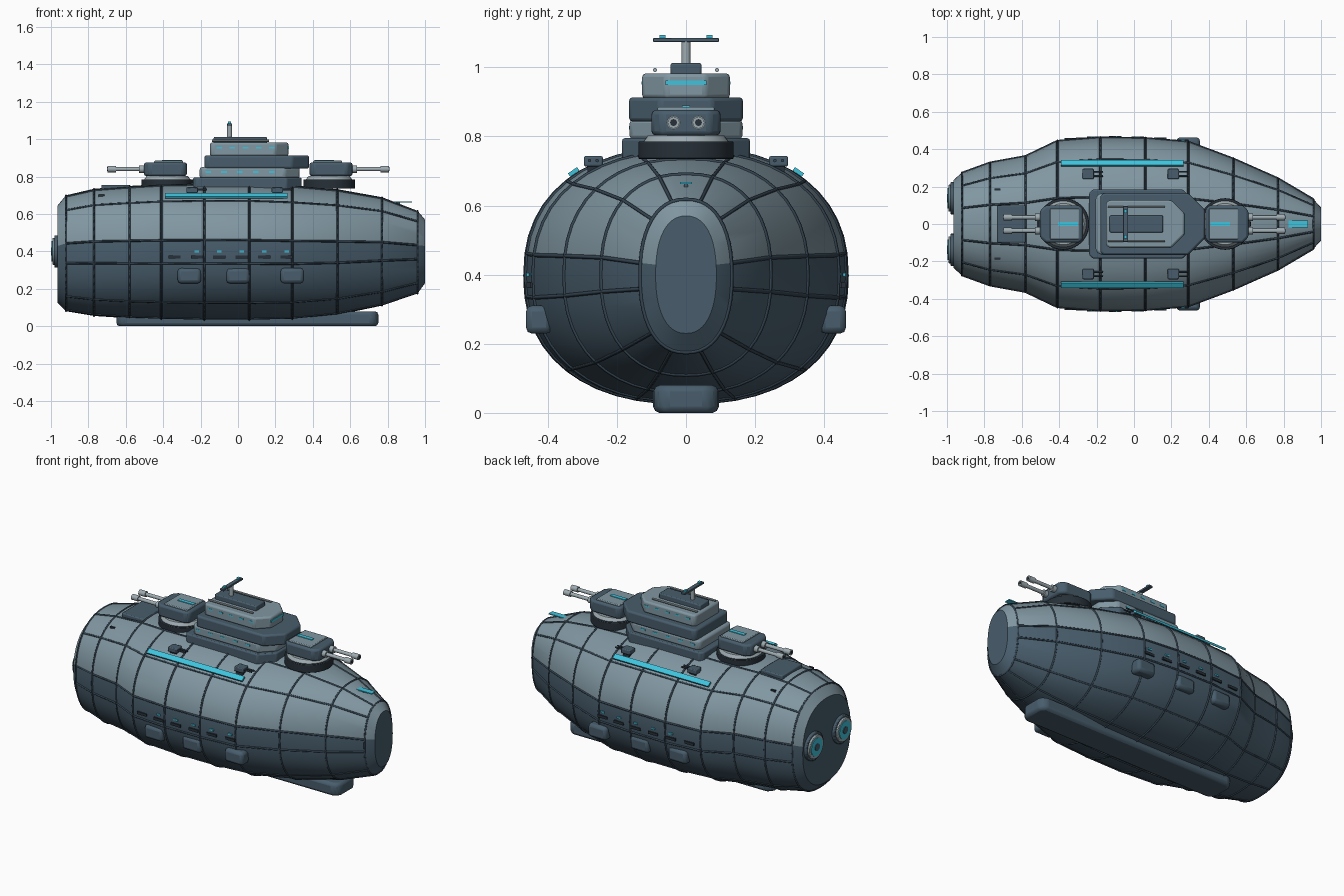
import bpy, bmesh, math
from mathutils import Vector

if "Cube" in bpy.data.objects:
    bpy.data.objects.remove(bpy.data.objects["Cube"])

def mat(name, r, g, b):
    m = bpy.data.materials.new(name)
    m.diffuse_color = (r, g, b, 1)
    m.use_nodes = True
    m.node_tree.nodes["Principled BSDF"].inputs["Base Color"].default_value = m.diffuse_color
    return m

LIGHT = mat("light_plate", .22, .31, .36)
DARK = mat("dark_plate", .065, .11, .15)
SEAM = mat("seam_dark", .035, .06, .085)
BLACK = mat("black_metal", .02, .03, .04)
PALE = mat("pale_metal", .34, .41, .44)
CYAN = mat("cyan_glow", .05, .55, .72)

# hull stations: x, half width, bottom z, top z
ST = [(-.965, .235, .125, .645), (-.92, .275, .08, .70), (-.77, .33, .055, .735),
      (-.58, .365, .042, .75), (-.41, .447, .035, .76), (-.18, .465, .03, .765),
      (.06, .462, .03, .765), (.29, .442, .035, .755), (.53, .352, .06, .733),
      (.77, .245, .11, .69), (.96, .132, .175, .617), (1.0, .088, .23, .57)]
N, SEG = 2.3, 48

def section(x):
    for a, b in zip(ST, ST[1:]):
        if x <= b[0]:
            f = (x - a[0]) / (b[0] - a[0])
            w, lo, hi = (a[i] + f * (b[i] - a[i]) for i in (1, 2, 3))
            break
    return w, (lo + hi) / 2, (hi - lo) / 2

def surf(x, deg):
    w, cz, h = section(x)
    c, s = math.cos(math.radians(deg)), math.sin(math.radians(deg))
    p = lambda v: math.copysign(abs(v) ** (2 / N), v) if abs(v) > 1e-9 else 0
    return Vector((x, w * p(c), cz + h * p(s)))

def side_y(x, z):
    w, cz, h = section(x)
    return w * (1 - abs((z - cz) / h) ** N) ** (1 / N)

def top_z(x, y):
    w, cz, h = section(x)
    return cz + h * (1 - abs(y / w) ** N) ** (1 / N)

def finish(name, bm, mats, bevel=0, smooth=25):
    bmesh.ops.recalc_face_normals(bm, faces=bm.faces)
    me = bpy.data.meshes.new(name)
    bm.to_mesh(me)
    bm.free()
    for m in mats:
        me.materials.append(m)
    ob = bpy.data.objects.new(name, me)
    bpy.context.collection.objects.link(ob)
    if bevel:
        md = ob.modifiers.new("bevel", 'BEVEL')
        md.width, md.segments = bevel, 2
        md.limit_method = 'ANGLE'
    bpy.ops.object.select_all(action='DESELECT')
    ob.select_set(True)
    bpy.context.view_layer.objects.active = ob
    bpy.ops.object.shade_smooth_by_angle(angle=math.radians(smooth))
    return ob

def prism(name, x0, x1, hw, z0, z1, m, front=0, back=0, bevel=.008, y=0):
    # plate with chamfered corners at the +x and -x ends
    pts = []
    for px, c, s in ((x1, front, 1), (x0, back, -1)):
        corner = [(px - s * c, y - hw), (px, y - hw + c), (px, y + hw - c), (px - s * c, y + hw)]
        pts += corner if s > 0 else corner[::-1]
    if not front and not back:
        pts = [(x0, y - hw), (x1, y - hw), (x1, y + hw), (x0, y + hw)]
    bm = bmesh.new()
    f = bm.faces.new([bm.verts.new((a, b, z0)) for a, b in pts])
    r = bmesh.ops.extrude_face_region(bm, geom=[f])
    bmesh.ops.translate(bm, vec=(0, 0, z1 - z0), verts=[v for v in r["geom"] if isinstance(v, bmesh.types.BMVert)])
    bmesh.ops.remove_doubles(bm, verts=bm.verts, dist=1e-5)
    return finish(name, bm, [m], bevel)

def box(name, c, s, m, bevel=0):
    return prism(name, c[0] - s[0] / 2, c[0] + s[0] / 2, s[1] / 2, c[2] - s[2] / 2, c[2] + s[2] / 2, m, bevel=bevel, y=c[1])

def rod(name, a, b, r, m, r2=None, seg=24, bevel=0):
    a, b = Vector(a), Vector(b)
    bm = bmesh.new()
    bmesh.ops.create_cone(bm, cap_ends=True, segments=seg, radius1=r, radius2=r if r2 is None else r2, depth=(b - a).length)
    bm.transform((b - a).to_track_quat('Z', 'Y').to_matrix().to_4x4())
    bmesh.ops.translate(bm, vec=(a + b) / 2, verts=bm.verts)
    return finish(name, bm, [m], bevel)

# hull: loft, light above the belt line and dark below
bm = bmesh.new()
rings = [[bm.verts.new(surf(s[0], i * 360 / SEG)) for i in range(SEG)] for s in ST]
for a, b in zip(rings, rings[1:]):
    for i in range(SEG):
        j = (i + 1) % SEG
        f = bm.faces.new((a[i], a[j], b[j], b[i]))
        f.material_index = 0 if 1 <= i < SEG / 2 - 1 else 1
for r in (rings[0], rings[-1]):
    bm.faces.new(r).material_index = 1
finish("hull", bm, [LIGHT, DARK], smooth=18)

# hull panel seams
cu = bpy.data.curves.new("hull_seams", 'CURVE')
cu.dimensions, cu.bevel_depth, cu.bevel_resolution = '3D', .006, 0
def seam(pts, cyclic):
    sp = cu.splines.new('POLY')
    sp.points.add(len(pts) - 1)
    for p, v in zip(sp.points, pts):
        p.co = (*v, 1)
    sp.use_cyclic_u = cyclic
for s in ST[1:-1]:
    seam([surf(s[0], i * 360 / SEG) for i in range(SEG)], True)
for d in (7.5, 45, 75):
    for ang in (d, 180 - d, -d, d - 180):
        seam([surf(s[0], ang) for s in ST[1:-1]], False)
cu.materials.append(SEAM)
bpy.context.collection.objects.link(bpy.data.objects.new("hull_seams", cu))

# keel
prism("keel", -.65, .75, .095, 0, .08, DARK, front=.03, back=.03, bevel=.018)

# side details, both sides
for s in (1, -1):
    for x in (-.26, 0, .29):
        box("side_pod", (x, s * .425, .27), (.125, .076, .082), DARK, .018)
    for i in range(6):
        x = -.34 + .12 * i
        box("side_port", (x, s * (side_y(x, .37) - .003), .37), (.065, .02, .016), BLACK)
        if 0 < i:
            box("port_light", (x, s * (side_y(x, .4) - .002), .4), (.025, .016, .01), CYAN)
    # glowing deck strip lying on the hull slope
    strip = box("deck_strip", (0, 0, 0), (.655, .032, .012), CYAN)
    strip.location = (-.062, s * .325, .697)
    strip.rotation_euler.x = -s * math.radians(35)
    # small guns
    for x in (-.245, .21):
        box("small_gun_base", (x, s * .265, .71), (.045, .04, .03), BLACK)
        box("small_gun", (x, s * .268, .728), (.06, .055, .03), DARK, .005)
        for d in (-.011, .011):
            rod("small_gun_barrel", (x + .02, s * .268 + d, .73), (x + .08, s * .268 + d, .73), .005, SEAM, seg=10)
    box("aft_vent", (-.73, s * .185, top_z(-.73, .185)), (.03, .012, .012), BLACK)
    # engines
    y = s * .138
    rod("engine_ring", (-.95, y, .4), (-.982, y, .4), .086, DARK, seg=32, bevel=.005)
    rod("engine_collar", (-.97, y, .4), (-.992, y, .4), .072, PALE, seg=32, bevel=.004)
    rod("engine_glow", (-.97, y, .4), (-.996, y, .4), .055, CYAN, seg=32)
    rod("engine_core", (-.97, y, .4), (-1.0, y, .4), .022, DARK, seg=24)

# nose light and aft hatch
box("nose_light", (.875, 0, .665), (.11, .036, .006), CYAN)
box("nose_light_stem", (.85, 0, .655), (.03, .012, .02), DARK)
box("aft_hatch", (-.655, 0, .742), (.15, .2, .028), DARK, .006)

# superstructure tiers
prism("deck_base", -.24, .34, .185, .72, .795, DARK, front=.08, back=.02)
prism("tier_lower", -.205, .33, .163, .79, .85, LIGHT, front=.08, back=.02, bevel=.012)
prism("tier_middle", -.18, .38, .165, .843, .913, DARK, front=.09, back=.015, bevel=.012)
prism("tier_upper", -.15, .27, .127, .91, .982, LIGHT, front=.07, back=.015, bevel=.012)
prism("roof_plate", -.13, .155, .045, .978, 1.012, DARK, bevel=.006)
box("bridge_window", (.268, 0, .955), (.01, .12, .014), CYAN)
for s in (1, -1):
    rod("roof_rail", (-.14, s * .09, .992), (.165, s * .09, .992), .006, PALE, seg=10)
    for i in range(5):
        box("upper_window", (-.1 + .07 * i, s * .126, .955), (.03, .006, .009), CYAN)
        box("lower_window", (-.16 + .085 * i, s * .162, .825), (.03, .006, .009), CYAN)

# mast
rod("mast", (-.045, 0, 1.0), (-.045, 0, 1.08), .013, PALE, seg=16)
box("mast_bar", (-.045, 0, 1.079), (.026, .19, .012), DARK, .002)
for y in (-.068, .068):
    box("mast_light", (-.045, y, 1.089), (.016, .018, .01), CYAN)

# main turrets, fore and aft
for cx, d in ((.487, 1), (-.378, -1)):
    X = lambda v: cx + d * v
    rod("turret_ring", (cx, 0, .735), (cx, 0, .785), .138, BLACK, seg=40, bevel=.003)
    rod("turret_collar", (cx, 0, .783), (cx, 0, .803), .125, PALE, r2=.11, seg=40)
    ends = sorted((X(-.105), X(.125)))
    ch = (.03, .02) if d > 0 else (.02, .03)
    prism("turret_body", *ends, .1, .803, .876, DARK, front=ch[0], back=ch[1], bevel=.012)
    prism("turret_roof", *sorted((X(-.085), X(.07))), .082, .87, .885, LIGHT, bevel=.004)
    box("turret_light", (X(-.025), 0, .886), (.105, .024, .006), CYAN)
    for y in (-.036, .036):
        rod("barrel_sleeve", (X(.11), y, .84), (X(.15), y, .84), .02, PALE, seg=16)
        rod("barrel", (X(.11), y, .84), (X(.32), y, .84), .011, PALE, seg=16)
        rod("muzzle", (X(.275), y, .84), (X(.32), y, .84), .017, PALE, seg=16)
        rod("muzzle_bore", (X(.31), y, .84), (X(.322), y, .84), .01, BLACK, seg=12)
